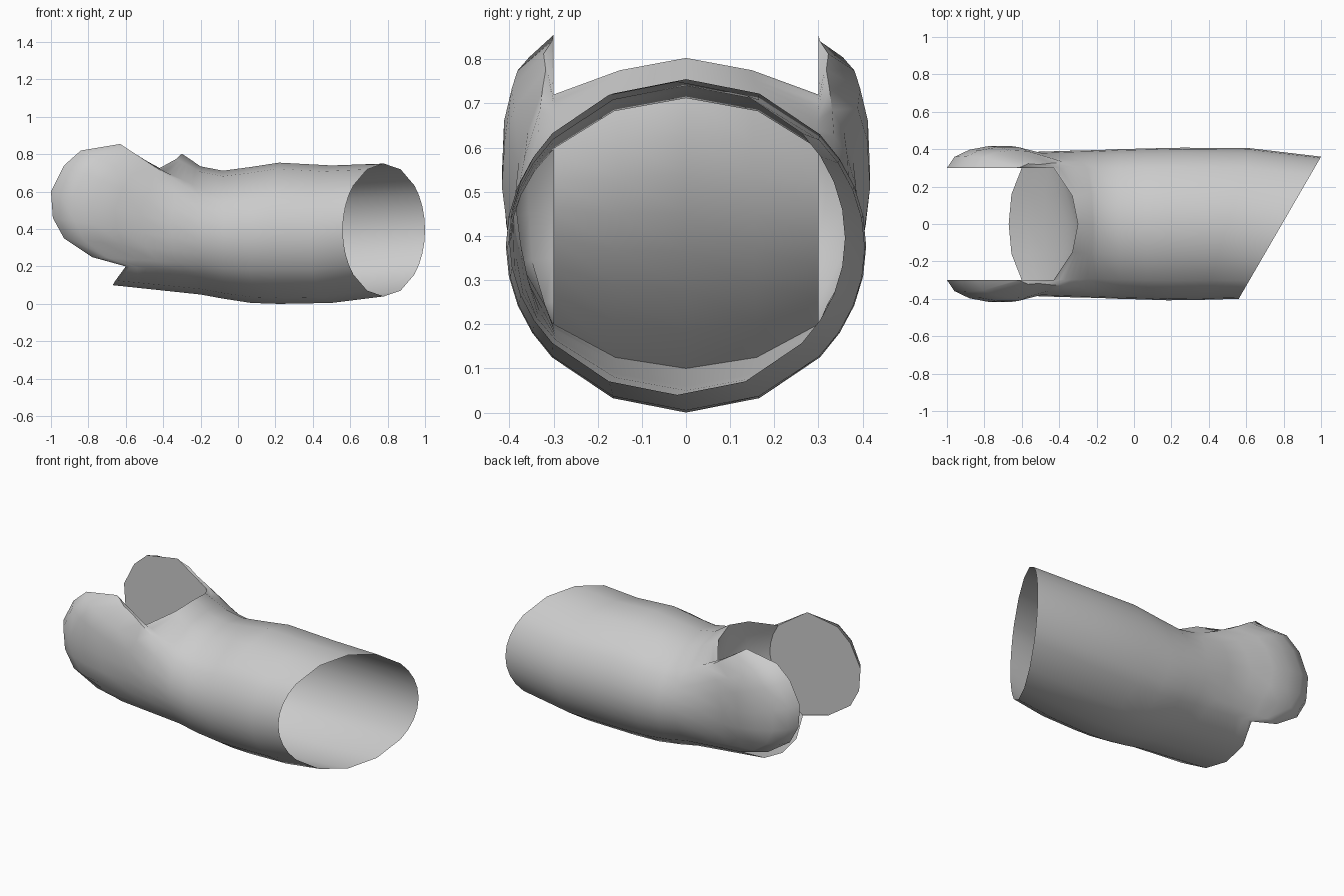
import bpy, bmesh
from math import sin, cos, radians, sqrt, hypot
from mathutils import Vector

if "Cube" in bpy.data.objects:
    bpy.data.objects.remove(bpy.data.objects["Cube"])

# Ring angles from straight up: 4 top, 8 side, 4 bottom, 8 side segments
C = 48
angles = ([-C + 24 * i for i in range(4)] +
          [C + (180 - 2 * C) / 8 * i for i in range(8)] +
          [180 - C + 24 * i for i in range(4)] +
          [180 + C + (180 - 2 * C) / 8 * i for i in range(8)])
N = len(angles)

# Tube stations: x, z bottom, z top, half width, y centre, slant
stations = [(.78, .04, .75, .38, -.02, .579),
            (.50, .005, .74, .405, 0, .30),
            (.22, .0, .755, .408, 0, .10),
            (.07, .005, .732, .404, 0, 0),
            (-.08, .028, .712, .40, 0, 0),
            (-.2, .05, .735, .395, 0, 0)]


def ring(x, zb, zt, hw, yc, slant):
    pts = []
    for a in angles:
        dy = hw * sin(radians(a))
        z = (zb + zt) / 2 + (zt - zb) / 2 * cos(radians(a))
        pts.append(Vector((x + slant * dy, yc + dy, z)))
    return pts


rows = [ring(*s) for s in stations]

# Fork end outline: top lip, lobe rim, bottom lip, mirrored lobe rim
rim = [(-.43, .72), (-.63, .855), (-.84, .82), (-.93, .74), (-1, .6),
       (-.99, .46), (-.93, .35), (-.78, .25), (-.6, .2)]
top = [(-.43, -.3, .72), (-.33, -.15, .775), (-.3, 0, .803), (-.33, .15, .775)]
bottom = [(-.6, .3, .2), (-.655, .16, .125), (-.67, 0, .1), (-.655, -.16, .125)]
end = [Vector(p) for p in
       top + [(x, .3, z) for x, z in rim[:8]] +
       bottom + [(x, -.3, z) for x, z in rim[:0:-1]]]

# Blend the tube into the lips and the two domed lobes
base = rows[-1]
for t in (.2, .4, .57, .72, .85, .95, 1):
    row = []
    for k in range(N):
        p = base[k].lerp(end[k], t)
        if 4 < k < 12 or k > 16:
            r = hypot((p.x + .71) / .29, (p.z - .55) / .31)
            dome = .3 + .12 * sqrt(max(0, 1 - r * r))
            y0 = abs(base[k].y)
            y = .3 if t == 1 else max(y0 + (.3 - y0) * t * t, dome)
            p.y = y if k < 16 else -y
        row.append(p)
    rows.append(row)

bm = bmesh.new()
grid = [[bm.verts.new(p) for p in row] for row in rows]
for a, b in zip(grid, grid[1:]):
    for k in range(N):
        bm.faces.new((a[k], a[(k + 1) % N], b[(k + 1) % N], b[k]))

# Concave socket wall between the lobes
last = grid[-1]
STEPS = 8
wall = []
for j in range(5):
    vt, vb = last[j], last[16 - j]
    col = [vt]
    for i in range(1, STEPS):
        s = i / STEPS
        p = vt.co.lerp(vb.co, s)
        p.x += .13 * 4 * s * (1 - s)
        col.append(bm.verts.new(p))
    wall.append(col + [vb])
for c, d in zip(wall, wall[1:]):
    for i in range(STEPS):
        bm.faces.new((c[i], d[i], d[i + 1], c[i + 1]))

# Flat inner cheeks of the lobes
right = [last[k % N] for k in range(16, 25)]
for edge, col in ((last[4:13], wall[4]), (right[::-1], wall[0])):
    for i in range(STEPS):
        face = (edge[i], edge[i + 1], col[i + 1], col[i])
        bm.faces.new(list(dict.fromkeys(face)))

bmesh.ops.recalc_face_normals(bm, faces=bm.faces)
mesh = bpy.data.meshes.new("forked_sleeve")
bm.to_mesh(mesh)
bm.free()
obj = bpy.data.objects.new("forked_sleeve", mesh)
bpy.context.collection.objects.link(obj)
bpy.context.view_layer.objects.active = obj
obj.select_set(True)
bpy.ops.object.shade_smooth_by_angle(angle=radians(45))
